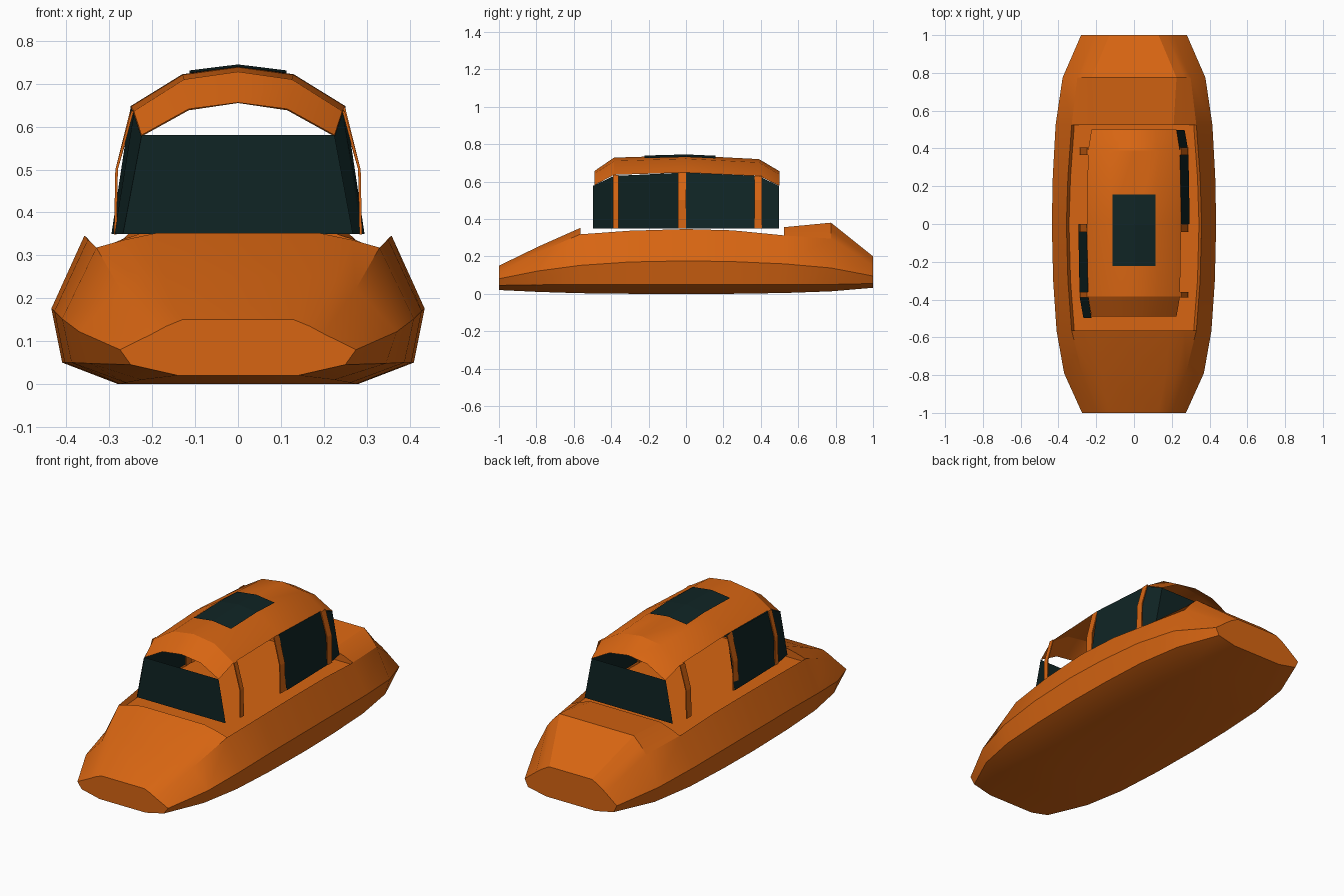
import bpy, bmesh, math

cube = bpy.data.objects.get("Cube")
if cube:
    bpy.data.objects.remove(cube, do_unlink=True)


def make_material(name, rgb, rough):
    m = bpy.data.materials.new(name)
    m.use_nodes = True
    m.diffuse_color = (*rgb, 1)
    bsdf = m.node_tree.nodes["Principled BSDF"]
    bsdf.inputs["Base Color"].default_value = (*rgb, 1)
    bsdf.inputs["Roughness"].default_value = rough
    return m


ORANGE = make_material("orange paint", (0.68, 0.13, 0.006), 0.6)
GLASS = make_material("dark glass", (0.005, 0.018, 0.018), 0.5)


def finish(name, bm, mat, smooth=None):
    bmesh.ops.remove_doubles(bm, verts=bm.verts, dist=1e-5)
    bmesh.ops.recalc_face_normals(bm, faces=bm.faces)
    me = bpy.data.meshes.new(name)
    bm.to_mesh(me)
    bm.free()
    me.materials.append(mat)
    ob = bpy.data.objects.new(name, me)
    bpy.context.collection.objects.link(ob)
    if smooth:
        bpy.ops.object.select_all(action='DESELECT')
        ob.select_set(True)
        bpy.context.view_layer.objects.active = ob
        bpy.ops.object.shade_smooth_by_angle(angle=math.radians(smooth))
    return ob


def loft(bm, sections, closed):
    """Skin a list of equal-length point rings; cap the ends if closed."""
    rings = [[bm.verts.new(p) for p in s] for s in sections]
    n = len(rings[0])
    for a, b in zip(rings, rings[1:]):
        for i in range(n if closed else n - 1):
            j = (i + 1) % n
            bm.faces.new((a[i], a[j], b[j], b[i]))
    if closed:
        bm.faces.new(rings[0])
        bm.faces.new(rings[-1])


def mirrored(y, half):
    """Full cross-section from the +x half, listed from bottom to top."""
    return [(x, y, z) for x, z in half] + [(-x, y, z) for x, z in reversed(half)]


# Hull: bottom, lower chine, widest line, shoulder and deck edge per station
FLOOR = 0.30


def deck(y, b, l, w, s, t):
    mid = (s[0] * .55 + t[0] * .45, s[1] * .48 + t[1] * .52)
    return mirrored(y, [b, l, w, s, mid, t])


def well(y, b, l, w, s):
    return mirrored(y, [b, l, w, s, (s[0] - .014, FLOOR), (.2, FLOOR)])


front = ((.262, .003), (.388, .05), (.41, .152), (.33, .318))
rear = ((.265, .004), (.392, .05), (.415, .16), (.33, .312))
hull = [
    deck(-1, (.14, .02), (.25, .045), (.275, .08), (.2, .117), (.13, .15)),
    deck(-.79, (.225, .01), (.345, .048), (.37, .122), (.275, .222), (.17, .252)),
    deck(-.565, *front, (.19, .352)),
    well(-.565, *front),
    well(-.3, (.275, 0), (.404, .05), (.428, .17), (.35, .337)),
    well(0, (.28, 0), (.41, .05), (.435, .176), (.358, .346)),
    well(.25, (.277, 0), (.406, .05), (.43, .172), (.35, .339)),
    well(.525, *rear),
    deck(.525, *rear, (.21, .356)),
    deck(.775, (.23, .013), (.352, .05), (.378, .138), (.3, .295), (.225, .38)),
    deck(1, (.15, .032), (.26, .055), (.28, .095), (.21, .15), (.13, .2)),
]
bm = bmesh.new()
loft(bm, hull, True)
finish("hull", bm, ORANGE, 25)

# Roof: arched shell, edge / quarter / crown points per station
ROOF = [
    (-.49, (.225, .58), (.115, .641), .656),
    (-.385, (.243, .636), (.126, .71), .728),
    (0, (.25, .648), (.13, .722), .74),
    (.39, (.243, .63), (.126, .702), .72),
    (.5, (.225, .577), (.115, .638), .655),
]
bm = bmesh.new()
loft(bm, [[(-e[0], y, e[1]), (-q[0], y, q[1]), (0, y, c), (q[0], y, q[1]), (e[0], y, e[1])]
          for y, e, q, c in ROOF], False)
finish("roof", bm, ORANGE, 25)

# Sunroof plate lying on the crown
bm = bmesh.new()
loft(bm, [[(-.113, y, z - .014), (0, y, z), (.113, y, z - .014)]
          for y, z in ((-.222, .739), (0, .745), (.157, .738))], False)
finish("sunroof", bm, GLASS)

# End windscreens
for name, y, top in (("front_windscreen", -.49, .58), ("rear_windscreen", .497, .577)):
    bm = bmesh.new()
    loft(bm, [[(-.268, y, .35), (.268, y, .35)], [(-.225, y, top), (.225, y, top)]], False)
    finish(name, bm, GLASS)

# Side windows, one on each side at opposite ends
WINDOW = [(0, .295, .25, .648), (.385, .288, .243, .63), (.497, .268, .225, .577)]
for name, k in (("left_side_window", 1), ("right_side_window", -1)):
    bm = bmesh.new()
    loft(bm, [[(k * xb, k * y, .35), (k * xt, k * y, zt)] for y, xb, xt, zt in WINDOW], False)
    finish(name, bm, GLASS)

# Roof pillars, bowed outwards
PILLARS = (("front", -.375, .028, .636), ("middle", -.022, .042, .648), ("rear", .385, .04, .63))
for label, y, width, top in PILLARS:
    for side, k in (("left", 1), ("right", -1)):
        path = [(.289, .348), (.286, .5), (.249, top)]
        a, b = y - width / 2, y + width / 2
        bm = bmesh.new()
        loft(bm, [[(k * (x - .006), a, z), (k * x, a, z), (k * x, b, z), (k * (x - .006), b, z)]
                  for x, z in path], True)
        finish(f"{side}_{label}_pillar", bm, ORANGE)
